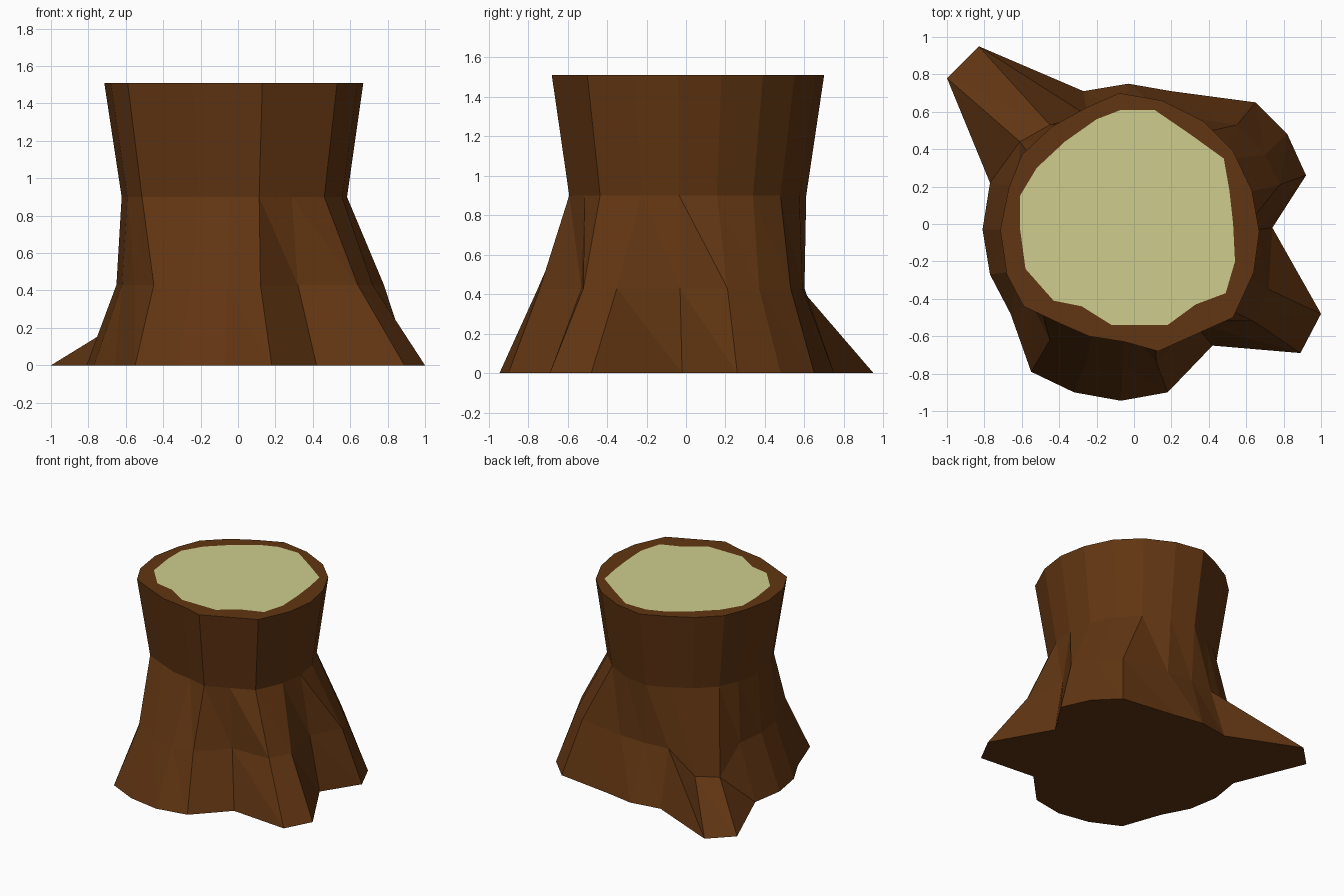
import bpy, bmesh

if "Cube" in bpy.data.objects:
    bpy.data.objects.remove(bpy.data.objects["Cube"])

# Outlines, counter-clockwise from +x, all with the same 20 stations
ground = [(.74, -.02), (.92, .26), (.82, .48), (.65, .65), (.20, .71), (-.03, .75), (-.27, .71),
          (-.83, .95), (-1, .78), (-.77, .22), (-.81, -.03), (-.77, -.27), (-.66, -.48), (-.55, -.79),
          (-.32, -.90), (-.07, -.945), (.18, -.90), (.42, -.65), (.89, -.69), (1, -.48)]
flare = [(.66, -.03), (.78, .21), (.70, .37), (.55, .53), (.17, .59), (-.05, .60), (-.25, .58),
         (-.45, .53), (-.61, .44), (-.62, .20), (-.65, -.03), (-.62, -.25), (-.55, -.42), (-.45, -.62),
         (-.25, -.72), (-.06, -.75), (.12, -.74), (.32, -.53), (.64, -.52), (.72, -.35)]
rim = [(.67, -.04), (.63, .18), (.53, .39), (.37, .55), (.15, .66), (-.08, .70), (-.26, .62),
       (-.44, .52), (-.60, .37), (-.67, .19), (-.715, -.03), (-.68, -.27), (-.59, -.44), (-.40, -.53),
       (-.24, -.60), (-.05, -.63), (.13, -.68), (.33, -.59), (.53, -.50), (.64, -.26)]
core = [(.53, 0), (.51, .18), (.48, .35), (.30, .48), (.11, .61), (-.07, .61), (-.20, .56),
        (-.37, .44), (-.52, .30), (-.61, .15), (-.61, -.02), (-.58, -.24), (-.43, -.41), (-.28, -.44),
        (-.12, -.54), (.03, -.54), (.18, -.54), (.33, -.43), (.49, -.37), (.54, -.20)]
waist = [(x * .87, y * .87) for x, y in rim]
HEIGHT = 1.51


def material(name, color):
    m = bpy.data.materials.new(name)
    m.diffuse_color = (*color, 1)
    m.use_nodes = True
    m.node_tree.nodes["Principled BSDF"].inputs["Base Color"].default_value = m.diffuse_color
    return m


def finish(bm, name, mat):
    mesh = bpy.data.meshes.new(name)
    bm.to_mesh(mesh)
    bm.free()
    mesh.materials.append(mat)
    bpy.context.collection.objects.link(bpy.data.objects.new(name, mesh))


def ring(bm, outline, z, dips=()):
    return [bm.verts.new((x, y, .24 if i in dips else z)) for i, (x, y) in enumerate(outline)]


# Bark: roots flaring from a narrow waist, flat bark rim on top
bm = bmesh.new()
rings = [ring(bm, ground, 0), ring(bm, flare, .43, dips=(7, 8)), ring(bm, waist, .90),
         ring(bm, rim, HEIGHT), ring(bm, core, HEIGHT)]
for low, high in zip(rings, rings[1:]):
    for i in range(20):
        j = (i + 1) % 20
        bm.faces.new((low[i], low[j], high[i]))
        bm.faces.new((low[j], high[j], high[i]))
bm.faces.new(rings[0][::-1])
finish(bm, "bark", material("bark_brown", (.12, .036, .006)))

# Pale cut wood filling the rim
bm = bmesh.new()
bm.faces.new(ring(bm, core, HEIGHT))
finish(bm, "cut_wood", material("pale_wood", (.62, .61, .27)))
